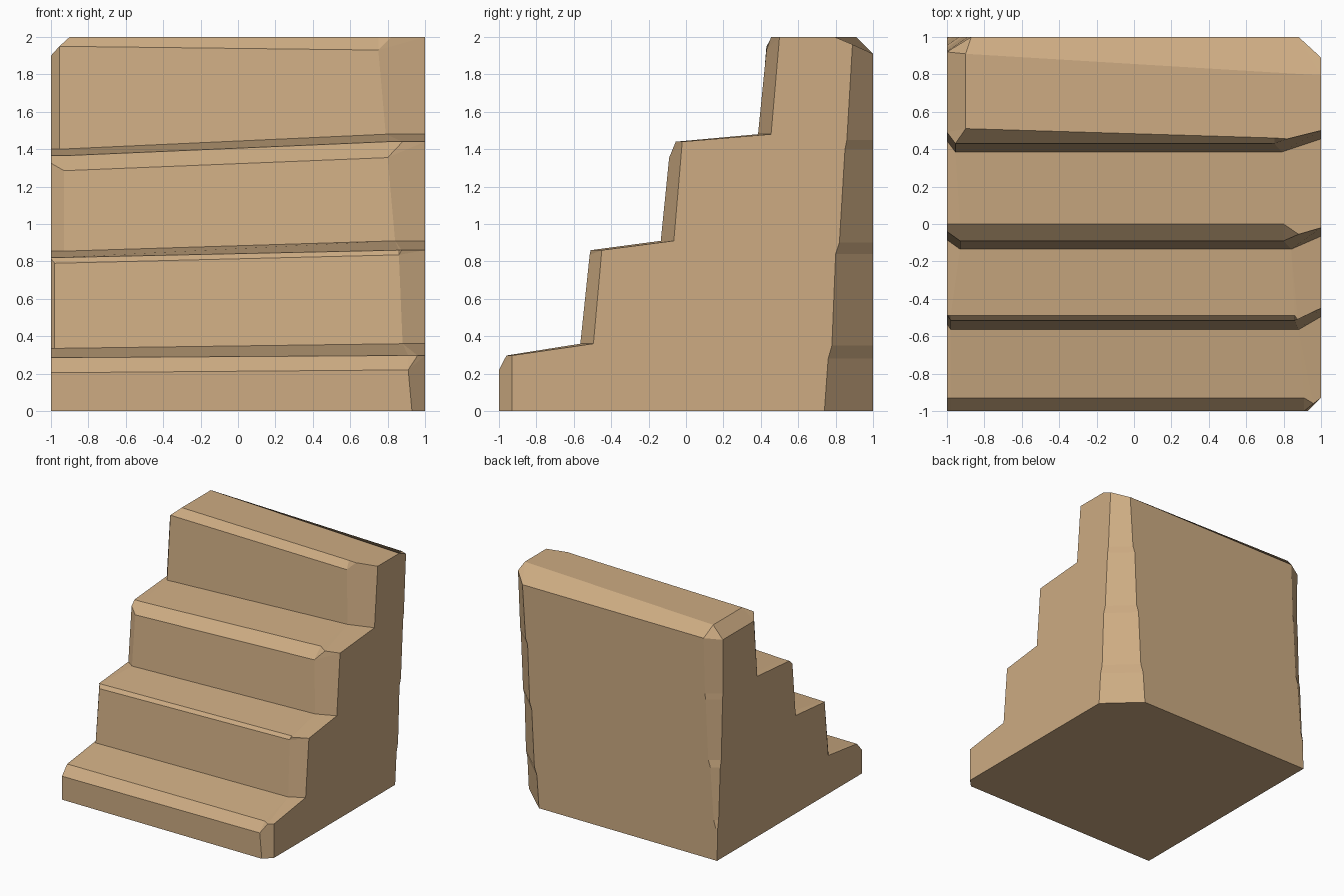
import bpy, bmesh

if "Cube" in bpy.data.objects:
    bpy.data.objects.remove(bpy.data.objects["Cube"])

bm = bmesh.new()
cache = {}


def vert(p):
    key = tuple(round(c, 4) for c in p)
    if key not in cache:
        cache[key] = bm.verts.new(key)
    return cache[key]


def face(points):
    """Face from points, dropping repeated corners."""
    vs = []
    for p in points:
        v = vert(p)
        if v not in vs:
            vs.append(v)
    if len(vs) > 2:
        bm.faces.new(vs)


def bridge(a, b):
    for i in range(len(a) - 1):
        face((a[i], a[i + 1], b[i + 1], b[i]))


def step_rows(y, zb, zt, zn, xl, dl, xr, corner_y, end_y):
    """Riser foot, riser top and nosing, each from left to right.
    y = foot, top, nosing; zb, zt, zn = left and right heights."""
    foot = (xr[0], y[0], zb[1])
    foot_row = [(-1, y[0] + dl, zb[0]), (xl, y[0], zb[0]), foot, foot, (1, y[0] + .07, zb[1])]
    top = (xr[1], y[1], zt[1])
    end = (1, end_y, zn[1])
    top_row = [(-1, y[1] + dl, zt[0] + dl * .8), (xl, y[1], zt[0]), top, top, end]
    nose_row = [(-1, y[2], zn[0]), (xl, y[2], zn[0]), (xr[1], y[2], zn[1]),
                (xr[2], corner_y, zn[1]), end]
    return [foot_row, top_row, nose_row]


# Worn stair front: four steps
rows = []
rows += step_rows((-1, -1, -.93), (0, 0), (.205, .22), (.285, .297), -.98, 0,
                  (.93, .91, .96), -.96, -.93)
rows += step_rows((-.565, -.515, -.49), (.335, .36), (.79, .835), (.82, .86), -.98, .03,
                  (.88, .86, .875), -.51, -.45)
rows += step_rows((-.135, -.09, 0), (.855, .91), (1.285, 1.355), (1.365, 1.44), -.93, .05,
                  (.84, .80, .88), -.055, -.02)
top_step = step_rows((.385, .43, .46), (1.40, 1.48), (1.95, 1.93), (2, 2), -.955, .06,
                     (.79, .75, .82), .455, .50)
# Broken upper left corner of the top step
top_step[1][0] = top_step[2][0] = (-1, .49, 1.9)
top_step[2][1] = (-.9, .51, 2)
rows += top_step

# Top surface and back bevel
top_end = (1, .795, 2)
back_right = (.88, 1, 1.91)
rows.append([(-1, .92, 1.9), (-.9, .91, 2), top_end, top_end, top_end])
rows.append([(-1, .92, 1.9), (-.87, 1, 1.91), back_right, back_right, (1, .89, 1.96)])
for a, b in zip(rows, rows[1:]):
    bridge(a, b)

# Chipped back corners, with a small jog at each tread: height, y at side, x at back
right_levels = [(0, .74, .72), (.28, .76, .74), (.35, .78, .765), (.84, .80, .79),
                (.90, .82, .81), (1.40, .85, .83), (1.45, .86, .85)]
left_levels = [(0, 0), (.28, .01), (.35, .025), (.80, .05), (.86, .065), (1.38, .085), (1.43, .09)]
ra = [(1, y, z) for z, y, x in right_levels] + [rows[-1][4]]
rb = [(x, 1, z) for z, y, x in right_levels] + [rows[-1][3]]
la = [(-1, 1 - d * .9, z) for z, d in left_levels] + [rows[-1][0]]
lb = [(-1 + d * 1.3, 1, z) for z, d in left_levels] + [rows[-1][1]]
bridge(ra, rb)
bridge(la, lb)

# Flat sides, back and bottom
face([r[4] for r in rows] + ra[::-1])
face([r[0] for r in rows] + la[::-1])
face(rb + lb[::-1])
face(rows[0] + [ra[0], rb[0], lb[0]])
bmesh.ops.recalc_face_normals(bm, faces=bm.faces)

mesh = bpy.data.meshes.new("stone_stairs")
bm.to_mesh(mesh)
bm.free()
mat = bpy.data.materials.new("sandstone")
mat.diffuse_color = (.61, .41, .225, 1)
mat.use_nodes = True
mat.node_tree.nodes["Principled BSDF"].inputs["Base Color"].default_value = mat.diffuse_color
mesh.materials.append(mat)
bpy.context.collection.objects.link(bpy.data.objects.new("stone_stairs", mesh))
